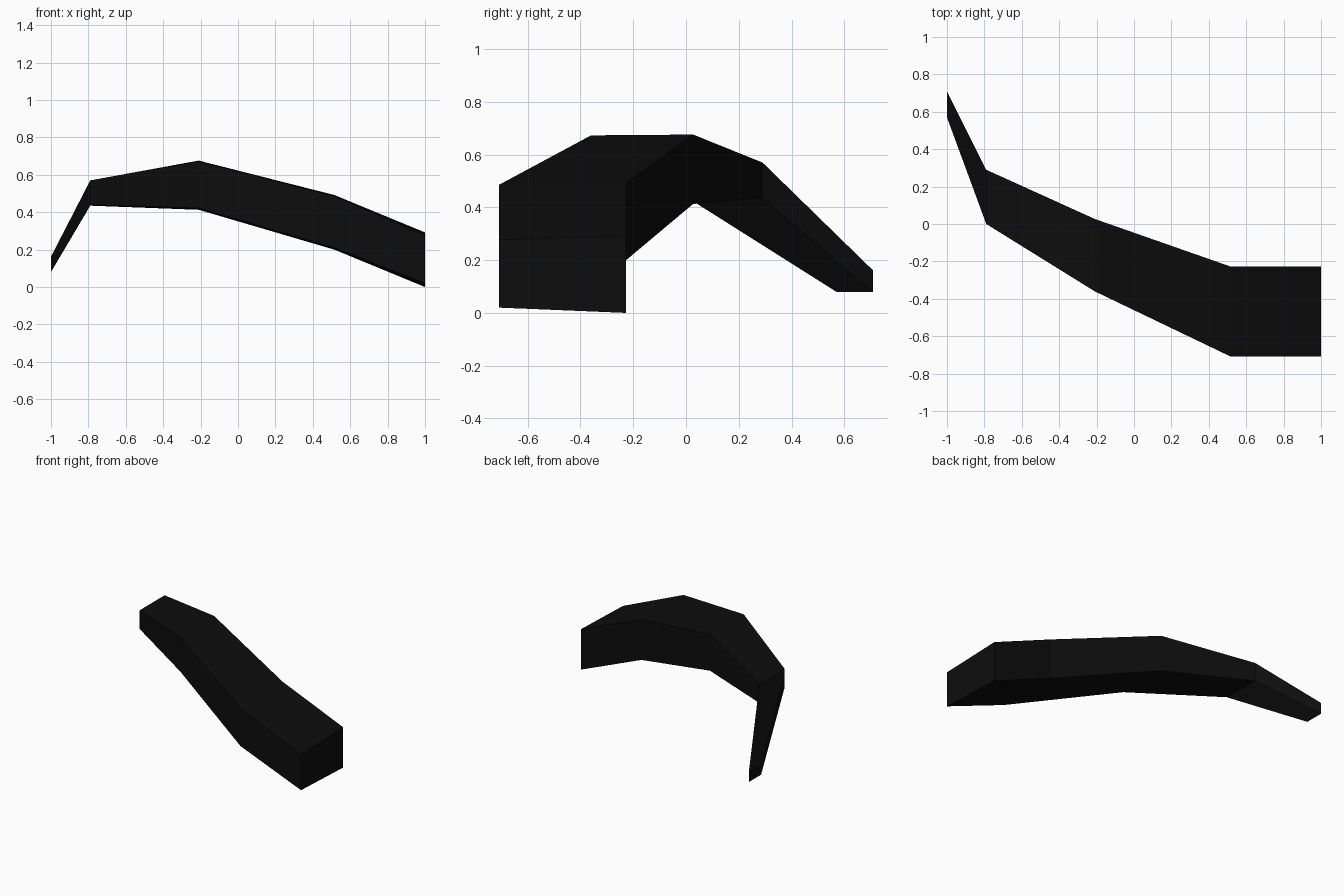
import bpy
import bmesh

cube = bpy.data.objects.get("Cube")
if cube:
    bpy.data.objects.remove(cube, do_unlink=True)

# Single near-black colour
black = bpy.data.materials.new("near_black")
black.use_nodes = True
colour = (0.004, 0.004, 0.004, 1.0)
black.diffuse_color = colour
black.node_tree.nodes["Principled BSDF"].inputs["Base Color"].default_value = colour

# Cross-sections along the bar, from the narrow tip to the wide end:
# x, front y, back y, front (bottom z, top z), back (bottom z, top z)
SECTIONS = [
    (-1.00, 0.57, 0.708, (0.08, 0.162), (0.08, 0.162)),
    (-0.79, 0.00, 0.29, (0.44, 0.57), (0.435, 0.57)),
    (-0.21, -0.36, 0.027, (0.422, 0.673), (0.413, 0.676)),
    (0.515, -0.708, -0.227, (0.21, 0.486), (0.20, 0.492)),
    (1.00, -0.708, -0.227, (0.02, 0.277), (0.0, 0.292)),
]


def loft(name, sections, material):
    """Join four-sided cross-sections into one closed, flat-shaded bar."""
    bm = bmesh.new()
    rings = []
    for x, yf, yb, (fb, ft), (bb, bt) in sections:
        corners = [(x, yf, fb), (x, yb, bb), (x, yb, bt), (x, yf, ft)]
        rings.append([bm.verts.new(c) for c in corners])
    for a, b in zip(rings, rings[1:]):
        for i in range(4):
            j = (i + 1) % 4
            bm.faces.new((a[i], a[j], b[j], b[i]))
    # End caps
    bm.faces.new(rings[0])
    bm.faces.new(rings[-1])
    bmesh.ops.recalc_face_normals(bm, faces=bm.faces[:])
    mesh = bpy.data.meshes.new(name)
    bm.to_mesh(mesh)
    bm.free()
    mesh.materials.append(material)
    obj = bpy.data.objects.new(name, mesh)
    bpy.context.collection.objects.link(obj)
    return obj


# Curved, tapering bar
loft("curved_bar", SECTIONS, black)
